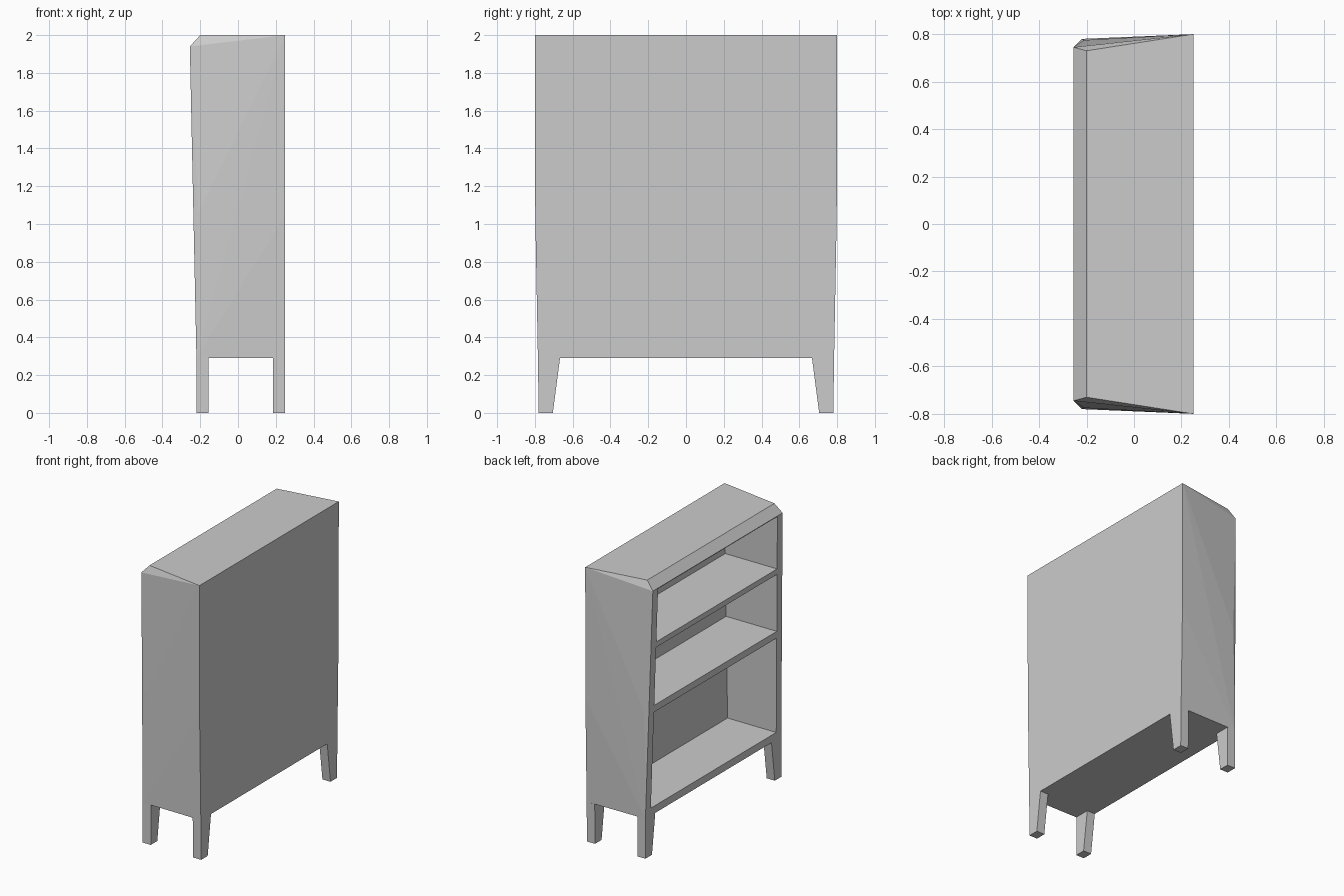
import bpy, bmesh

if "Cube" in bpy.data.objects:
    bpy.data.objects.remove(bpy.data.objects["Cube"])

def hull_object(name, groups):
    """One object made of a convex solid per group of points."""
    bm = bmesh.new()
    for pts in groups:
        verts = [bm.verts.new(p) for p in pts]
        bmesh.ops.convex_hull(bm, input=verts)
    bmesh.ops.dissolve_limit(bm, angle_limit=0.004, verts=bm.verts, edges=bm.edges)
    bmesh.ops.recalc_face_normals(bm, faces=bm.faces)
    me = bpy.data.meshes.new(name)
    bm.to_mesh(me)
    bm.free()
    ob = bpy.data.objects.new(name, me)
    bpy.context.collection.objects.link(ob)
    return ob

def both_sides(pts):
    return [(x, s * y, z) for x, y, z in pts for s in (1, -1)]

# Cabinet shell: chamfered top front, front corners taper with height
shell = [
    (0.25, 0.80, 2.00), (-0.20, 0.73, 2.00), (-0.255, 0.745, 1.94),
    (-0.21, 0.775, 1.06), (0.25, 0.798, 1.05),
    (-0.22, 0.78, 0.29), (0.25, 0.784, 0.29),
]
case = hull_object("bookcase_body", [both_sides(shell)])

# Three open compartments, leaving the shelves and back panel between them
def half_width(z):
    return 0.72 - 0.035 * (z - 0.345) / 1.595

compartments = []
for z0, z1 in ((0.345, 1.04), (1.09, 1.51), (1.55, 1.935)):
    compartments.append(both_sides(
        [(x, half_width(z), z) for x in (-0.4, 0.17) for z in (z0, z1)]))
cutter = hull_object("compartment_cutter", compartments)
cutter.hide_render = True
cutter.hide_viewport = True
cutter.display_type = 'WIRE'

cut = case.modifiers.new("compartments", 'BOOLEAN')
cut.operation = 'DIFFERENCE'
cut.solver = 'EXACT'
cut.object = cutter

# Four tapered legs
for label, x0, x1, top in (("front", -0.22, -0.155, 0.78), ("back", 0.185, 0.25, 0.784)):
    for side, s in (("left", 1), ("right", -1)):
        pts = [(x, s * y, z) for x in (x0, x1)
               for y, z in ((0.705, 0), (0.78, 0), (top, 0.29), (0.667, 0.29))]
        hull_object(f"{label}_{side}_leg", [pts])
